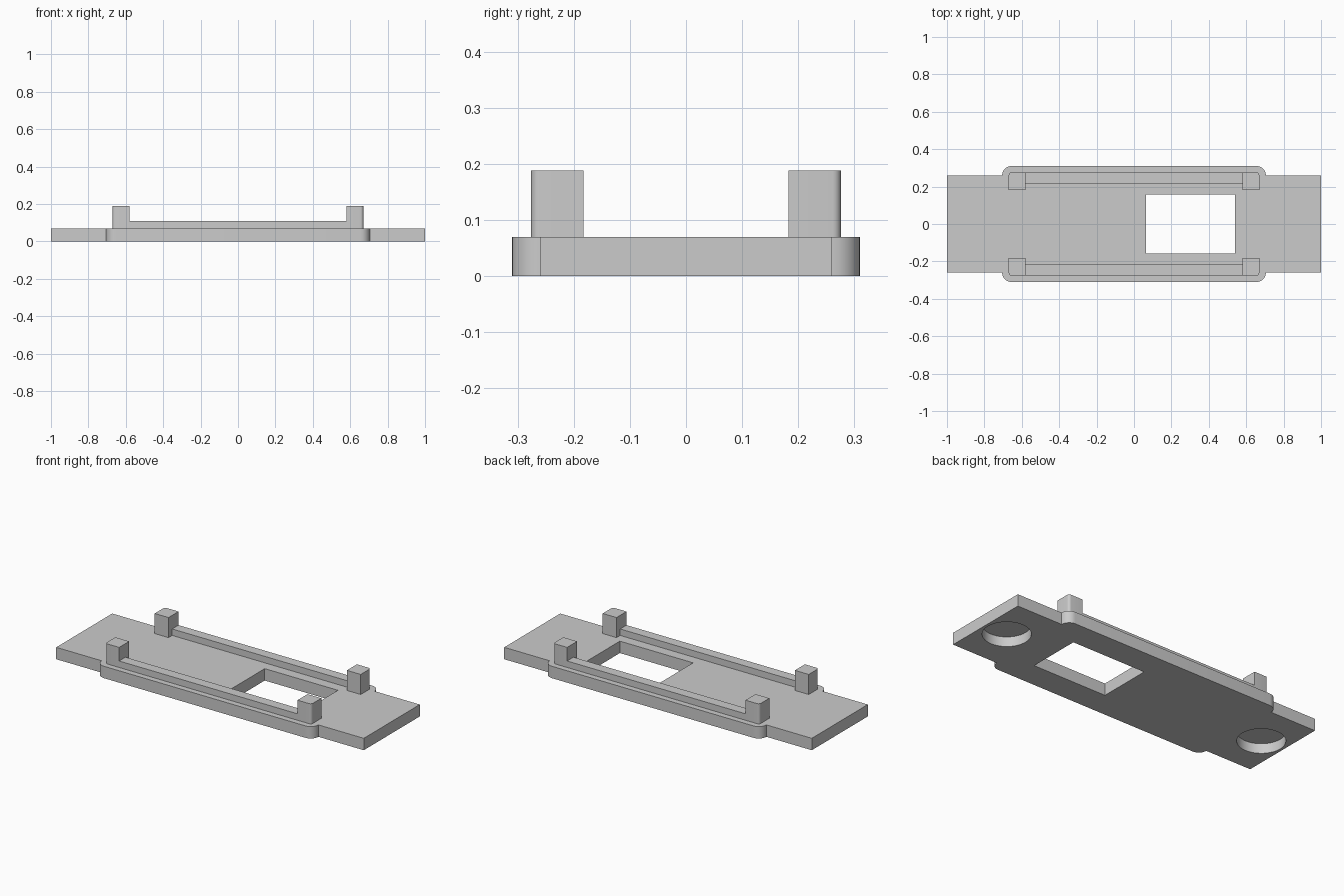
import bpy
import bmesh
from math import sin, cos, pi, radians

if "Cube" in bpy.data.objects:
    bpy.data.objects.remove(bpy.data.objects["Cube"], do_unlink=True)

grey = bpy.data.materials.new("light grey")
grey.use_nodes = True
grey.diffuse_color = (0.6, 0.6, 0.6, 1)
grey.node_tree.nodes["Principled BSDF"].inputs["Base Color"].default_value = (0.6, 0.6, 0.6, 1)

PLATE_TOP = 0.07


def arc(cx, cy, r, a0=0.0, a1=pi / 2, n=8):
    steps = [a0 + (a1 - a0) * i / n for i in range(n + 1)]
    return [(cx + r * cos(a), cy + r * sin(a)) for a in steps]


def rect(x0, x1, y0, y1):
    return [(x0, y0), (x1, y0), (x1, y1), (x0, y1)]


def prism(name, outline, z0, z1):
    """Extrude a counter-clockwise outline from z0 up to z1."""
    bm = bmesh.new()
    face = bm.faces.new([bm.verts.new((x, y, z0)) for x, y in outline])
    ext = bmesh.ops.extrude_face_region(bm, geom=[face], use_keep_orig=True)
    top = [v for v in ext["geom"] if isinstance(v, bmesh.types.BMVert)]
    bmesh.ops.translate(bm, verts=top, vec=(0, 0, z1 - z0))
    bmesh.ops.recalc_face_normals(bm, faces=bm.faces)
    mesh = bpy.data.meshes.new(name)
    bm.to_mesh(mesh)
    bm.free()
    mesh.materials.append(grey)
    obj = bpy.data.objects.new(name, mesh)
    bpy.context.collection.objects.link(obj)
    return obj


def activate(obj):
    bpy.ops.object.select_all(action='DESELECT')
    obj.select_set(True)
    bpy.context.view_layer.objects.active = obj


def cut(obj, cutter):
    mod = obj.modifiers.new("cut", 'BOOLEAN')
    mod.operation = 'DIFFERENCE'
    mod.solver = 'EXACT'
    mod.object = cutter
    activate(obj)
    bpy.ops.object.modifier_apply(modifier=mod.name)
    bpy.data.objects.remove(cutter, do_unlink=True)


def mirror(obj, x, y):
    mod = obj.modifiers.new("mirror", 'MIRROR')
    mod.use_axis = (x, y, False)
    mod.use_mirror_merge = False


# Base plate: long strip with a wider, round-cornered middle
quarter = [(1.0, 0.26)] + arc(0.655, 0.26, 0.05)
half = quarter + [(-x, y) for x, y in reversed(quarter)]
plate = prism("base_plate", half + [(-x, -y) for x, y in half], 0, PLATE_TOP)

# Rectangular window through the plate
cut(plate, prism("window_cutter", rect(0.064, 0.54, -0.157, 0.157), -0.1, 0.2))

# Round blind pockets under both ends
for side in (-1, 1):
    circle = arc(side * 0.857, 0, 0.127, 0, 2 * pi, 48)[:-1]
    cut(plate, prism("pocket_cutter", circle, -0.1, 0.057))

# Low rails along both long edges
rail = prism("rail", rect(-0.58, 0.58, 0.217, 0.276), PLATE_TOP, 0.108)
mirror(rail, False, True)

# Corner posts with a rounded outer corner
post_outline = [(0.58, 0.183), (0.67, 0.183)] + arc(0.655, 0.261, 0.015, n=5) + [(0.58, 0.276)]
post = prism("corner_post", post_outline, PLATE_TOP, 0.188)
mirror(post, True, True)

for obj in (plate, post):
    activate(obj)
    bpy.ops.object.shade_smooth_by_angle(angle=radians(30))
